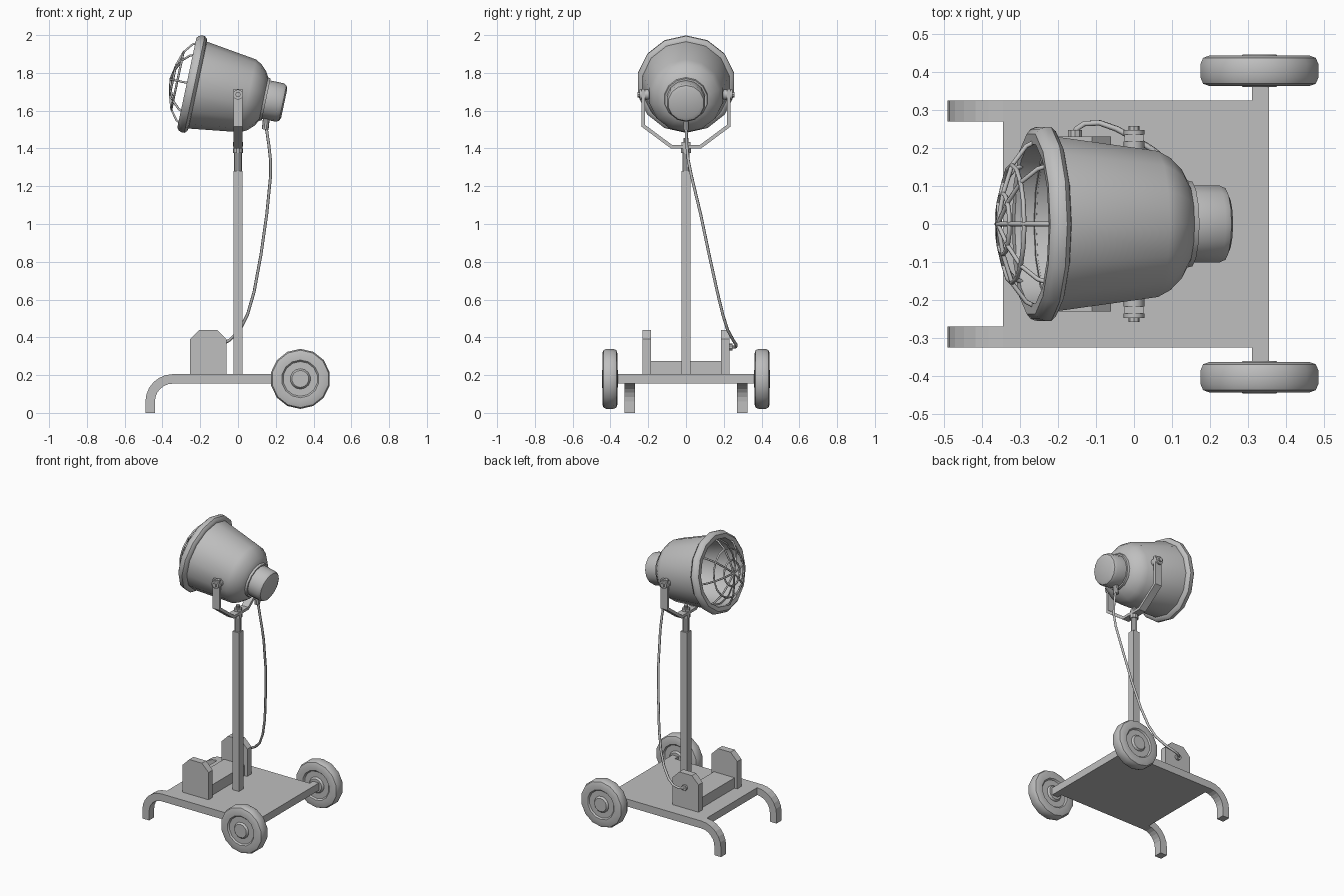
import bpy, bmesh, math
from mathutils import Vector, Matrix

if "Cube" in bpy.data.objects:
    bpy.data.objects.remove(bpy.data.objects["Cube"], do_unlink=True)

# One painted-metal colour for the whole model
grey = bpy.data.materials.new("plain grey")
grey.use_nodes = True
grey.diffuse_color = (0.52, 0.52, 0.52, 1)
grey.node_tree.nodes["Principled BSDF"].inputs["Base Color"].default_value = (0.52, 0.52, 0.52, 1)


def activate(ob):
    bpy.ops.object.select_all(action='DESELECT')
    ob.select_set(True)
    bpy.context.view_layer.objects.active = ob


def finish(name, bm, smooth=True):
    bmesh.ops.remove_doubles(bm, verts=bm.verts, dist=0.0002)
    bmesh.ops.recalc_face_normals(bm, faces=bm.faces)
    me = bpy.data.meshes.new(name)
    bm.to_mesh(me)
    bm.free()
    me.materials.append(grey)
    ob = bpy.data.objects.new(name, me)
    bpy.context.collection.objects.link(ob)
    if smooth:
        activate(ob)
        bpy.ops.object.shade_smooth_by_angle(angle=math.radians(32))
    return ob


def prism(name, pts, axis, lo, hi):
    """Extrude a flat outline along a world axis."""
    place = {'x': lambda a, b, d: (d, a, b), 'y': lambda a, b, d: (a, d, b),
             'z': lambda a, b, d: (a, b, d)}[axis]
    bm = bmesh.new()
    face = bm.faces.new([bm.verts.new(place(a, b, lo)) for a, b in pts])
    out = bmesh.ops.extrude_face_region(bm, geom=[face])
    shift = Vector(place(0, 0, hi - lo))
    bmesh.ops.translate(bm, vec=shift, verts=[v for v in out["geom"] if isinstance(v, bmesh.types.BMVert)])
    return finish(name, bm, smooth=False)


def box(name, x0, x1, y0, y1, z0, z1):
    return prism(name, [(x0, y0), (x1, y0), (x1, y1), (x0, y1)], 'z', z0, z1)


def frame(origin, axis, up):
    """Matrix whose local z is the axis and local x is the up direction."""
    a, u = Vector(axis).normalized(), Vector(up).normalized()
    v = a.cross(u)
    return Matrix.Translation(origin) @ Matrix((u, v, a)).transposed().to_4x4()


def lathe(name, profile, mat, sides=14):
    """Revolve (distance, radius) points about the local z of a frame."""
    bm = bmesh.new()
    rings = []
    for s, r in profile:
        turn = [2 * math.pi * i / sides for i in range(sides)]
        if r == 0:
            rings.append([bm.verts.new(mat @ Vector((0, 0, s)))] * sides)
        else:
            rings.append([bm.verts.new(mat @ Vector((r * math.cos(t), r * math.sin(t), s))) for t in turn])
    for A, B in zip(rings, rings[1:]):
        for i in range(sides):
            j = (i + 1) % sides
            quad = list(dict.fromkeys((A[i], A[j], B[j], B[i])))
            bm.faces.new(quad)
    return finish(name, bm)


def rod(name, origin, axis, up, length, radius, sides=10):
    return lathe(name, [(0, 0), (0, radius), (length, radius), (length, 0)],
                 frame(origin, axis, up), sides)


def tube(name, paths, radius, cyclic=False):
    """Round wire through each list of points."""
    cu = bpy.data.curves.new(name, 'CURVE')
    cu.dimensions = '3D'
    cu.bevel_depth, cu.bevel_resolution, cu.use_fill_caps = radius, 1, True
    for pts in paths:
        sp = cu.splines.new('POLY')
        sp.points.add(len(pts) - 1)
        for p, co in zip(sp.points, pts):
            p.co = (*co, 1)
        sp.use_cyclic_u = cyclic
    ob = bpy.data.objects.new(name, cu)
    bpy.context.collection.objects.link(ob)
    activate(ob)
    bpy.ops.object.convert(target='MESH')
    ob = bpy.context.object
    ob.data.materials.clear()
    ob.data.materials.append(grey)
    bpy.ops.object.shade_smooth_by_angle(angle=math.radians(65))


# Trolley deck with crossbar for the wheels
deck = [(-.345, -.325), (.31, -.325), (.31, -.37), (.355, -.37)]
prism("deck", deck + [(x, -y) for x, y in reversed(deck)], 'z', .155, .205)

# Bent front legs
def arc(radius):
    steps = [math.pi / 2 * i / 6 for i in range(7)]
    return [(-.345 - radius * math.sin(t), .06 + radius * math.cos(t)) for t in steps]

leg = arc(.145) + [(-.49, 0), (-.44, 0)] + arc(.095)[::-1]
for side, y in (("left", .27), ("right", -.325)):
    prism(side + "_leg", leg, 'y', y, y + .055)

# Wheels with recessed discs and hubs
half = [(.043, 0), (.043, .045), (.036, .052), (.03, .054), (.03, .092), (.039, .1),
        (.04, .135), (.034, .152), (.018, .159)]
wheel = half + [(-s, r) for s, r in reversed(half)]
for name, y in (("rear_wheel", .403), ("front_wheel", -.403)):
    lathe(name, wheel, frame((.33, y, .18), (0, 1, 0), (0, 0, 1)))

# Ballast box between two chamfered end plates
plate = [(-.255, .2), (-.06, .2), (-.06, .39), (-.11, .44), (-.205, .44), (-.255, .39)]
for name, y in (("rear_end_plate", .185), ("front_end_plate", -.23)):
    prism(name, plate, 'y', y, y + .045)
box("ballast_box", -.235, -.08, -.19, .19, .2, .275)

# Mast, spigot and the bolt holding the yoke
box("mast", -.024, .024, -.024, .024, .2, 1.28)
rod("spigot", (0, 0, 1.27), (0, 0, 1), (1, 0, 0), .13, .02)
rod("yoke_collar", (0, 0, 1.375), (0, 0, 1), (1, 0, 0), .025, .027)
rod("yoke_nut", (0, 0, 1.41), (0, 0, 1), (1, 0, 0), .025, .026, 6)
rod("yoke_bolt", (0, 0, 1.41), (0, 0, 1), (1, 0, 0), .045, .013)

# U-shaped yoke
outer = [(.235, 1.715), (.235, 1.515), (.08, 1.4)]
inner = [(.217, 1.715), (.217, 1.525), (.073, 1.418)]
flip = lambda pts: [(-y, z) for y, z in reversed(pts)]
prism("yoke", outer + flip(outer) + [(-y, z) for y, z in inner] + inner[::-1], 'x', -.025, .025)

# Pivot bolts on both sides
for name, d in (("rear", 1), ("front", -1)):
    for part, start, length, radius, sides in (("washer", .195, .022, .027, 12),
                                               ("nut", .235, .012, .027, 12),
                                               ("bolt", .18, .078, .014, 8)):
        rod(name + "_pivot_" + part, (0, d * start, 1.685), (0, d, 0), (0, 0, 1), length, radius, sides)

# Tilted lamp head
head = frame((0, 0, 1.69), (.978, 0, -.208), (.208, 0, .978))
lathe("lamp_housing", [(-.225, .2), (-.225, .236), (.055, .197), (.09, .178), (.122, .146), (.145, .105),
                       (.145, 0)], head)
lathe("reflector", [(-.225, .212), (-.1, .2), (.03, .17), (.09, .12), (.115, .05), (.115, 0)], head)
lathe("lamp_rim", [(-.225, .21), (-.275, .215), (-.277, .243), (-.266, .256), (-.25, .262), (-.235, .262),
                   (-.222, .25), (-.218, .236), (-.218, .21)], head)
lathe("cap_flange", [(.135, 0), (.135, .118), (.152, .114), (.152, 0)], head)
lathe("rear_cap", [(.145, 0), (.145, .104), (.225, .104), (.242, .096), (.25, .078), (.25, 0)], head)

# Wire guard: domed spokes and rings
def on_head(s, r, t):
    return head @ Vector((r * math.cos(t), r * math.sin(t), s))

dome = [(-.255, .222), (-.29, .205), (-.328, .155), (-.352, .08), (-.366, 0)]
tube("guard_spokes", [[on_head(s, r, math.pi / 4 * k) for s, r in dome] for k in range(8)], .006)
tube("guard_rings", [[on_head(s, r, math.pi / 8 * k) for k in range(16)] for s, r in dome[2:4]], .006, True)

# Power cable with its plugs
rod("lamp_plug", (.152, 0, 1.58), (-.1, 0, -1), (1, 0, -.1), .08, .018)
cable = [(.148, 0, 1.52), (.163, .004, 1.42), (.172, .012, 1.34), (.172, .03, 1.25), (.152, .078, 1.05),
         (.122, .122, .84), (.085, .166, .64), (.05, .195, .52), (.01, .22, .44), (-.045, .25, .385),
         (-.09, .266, .36), (-.13, .264, .35), (-.152, .25, .348), (-.155, .225, .348)]
tube("power_cable", [cable], .008)
rod("base_plug", (-.155, .225, .348), (0, 1, 0), (0, 0, 1), .022, .019)
